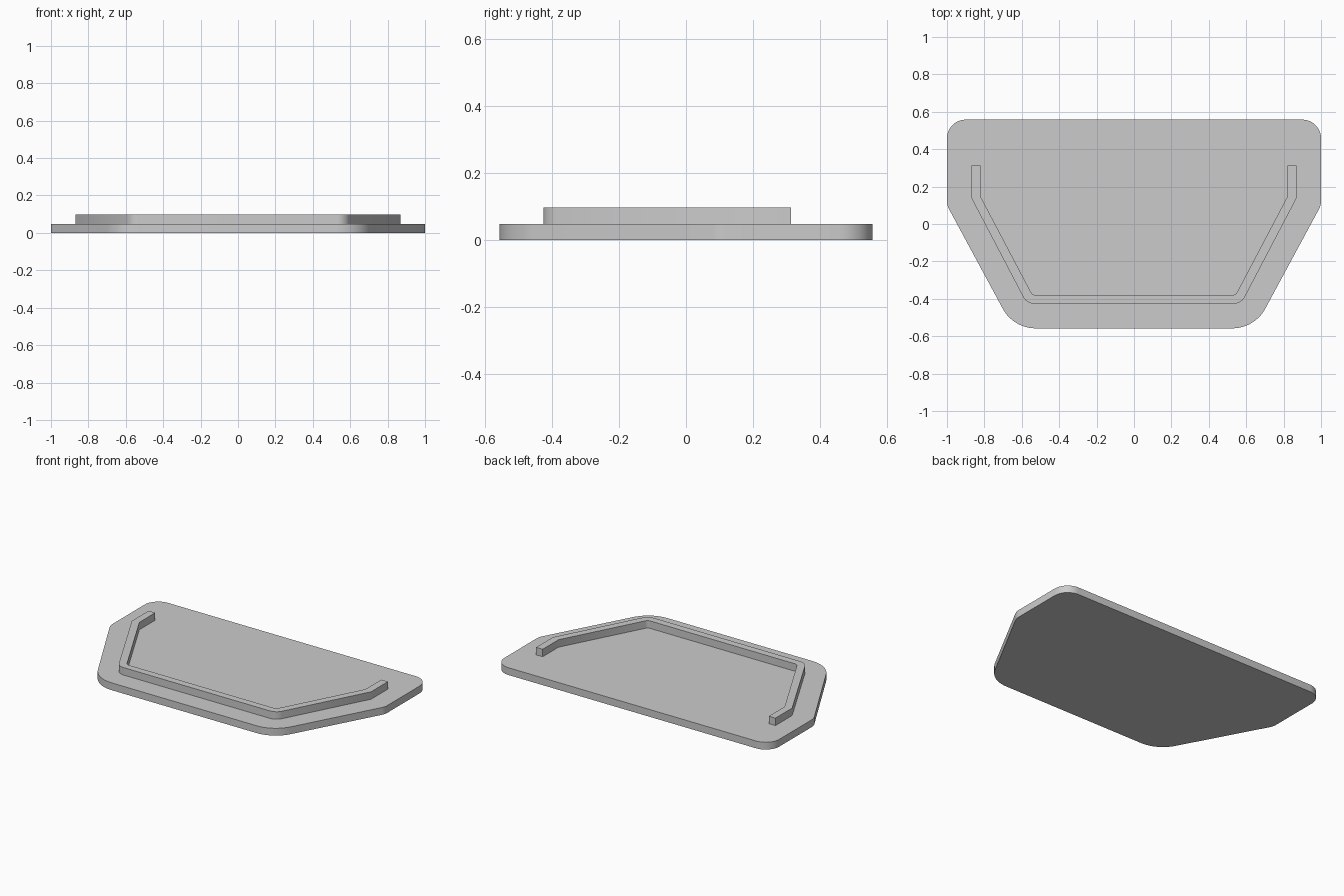
import bpy, bmesh, math
from mathutils import Vector

if "Cube" in bpy.data.objects:
    bpy.data.objects.remove(bpy.data.objects["Cube"])

grey = bpy.data.materials.new("light grey")
grey.use_nodes = True
colour = (0.6, 0.6, 0.6, 1)
grey.diffuse_color = colour
grey.node_tree.nodes["Principled BSDF"].inputs["Base Color"].default_value = colour


def fillet(corners, steps=10):
    """Round each (x, y, radius) corner of a closed outline with an arc."""
    points = []
    for i, (x, y, r) in enumerate(corners):
        p = Vector((x, y))
        if r == 0:
            points.append(p)
            continue
        a = (Vector(corners[i - 1][:2]) - p).normalized()
        b = (Vector(corners[(i + 1) % len(corners)][:2]) - p).normalized()
        half = a.angle(b) / 2
        centre = p + (a + b).normalized() * r / math.sin(half)
        start = p + a * r / math.tan(half) - centre
        end = p + b * r / math.tan(half) - centre
        sweep = math.pi - 2 * half
        for k in range(steps + 1):
            t = k / steps
            arc = start * math.sin((1 - t) * sweep) + end * math.sin(t * sweep)
            points.append(centre + arc / math.sin(sweep))
    return points


def mirrored(half):
    """Close a right-hand half outline with its mirror image."""
    return half + [(-x, y, r) for x, y, r in reversed(half)]


def extrude_outline(name, outline, bottom, top):
    bm = bmesh.new()
    face = bm.faces.new([bm.verts.new((p.x, p.y, bottom)) for p in outline])
    grown = bmesh.ops.extrude_face_region(bm, geom=[face], use_keep_orig=True)
    verts = [v for v in grown["geom"] if isinstance(v, bmesh.types.BMVert)]
    bmesh.ops.translate(bm, verts=verts, vec=(0, 0, top - bottom))
    bmesh.ops.recalc_face_normals(bm, faces=bm.faces)
    mesh = bpy.data.meshes.new(name)
    bm.to_mesh(mesh)
    bm.free()
    mesh.materials.append(grey)
    obj = bpy.data.objects.new(name, mesh)
    bpy.context.collection.objects.link(obj)
    bpy.ops.object.select_all(action="DESELECT")
    obj.select_set(True)
    bpy.context.view_layer.objects.active = obj
    bpy.ops.object.shade_smooth_by_angle(angle=math.radians(30))


# Base plate: tapered towards the front, with rounded corners
plate = mirrored([(0.645, -0.558, 0.2), (1, 0.1, 0.1), (1, 0.558, 0.1)])
extrude_outline("base_plate", fillet(plate), 0, 0.048)

# Raised rail: open at the back, following the tapered edge
outer = [(0.87, 0.314, 0), (0.87, 0.14, 0), (0.573, -0.427, 0.07)]
inner = [(0.543, -0.38, 0.03), (0.822, 0.15, 0), (0.822, 0.314, 0)]
outer_line = outer + [(-x, y, r) for x, y, r in reversed(outer)]
inner_line = [(-x, y, r) for x, y, r in reversed(inner)] + inner
extrude_outline("raised_rail", fillet(outer_line + inner_line), 0.048, 0.097)
